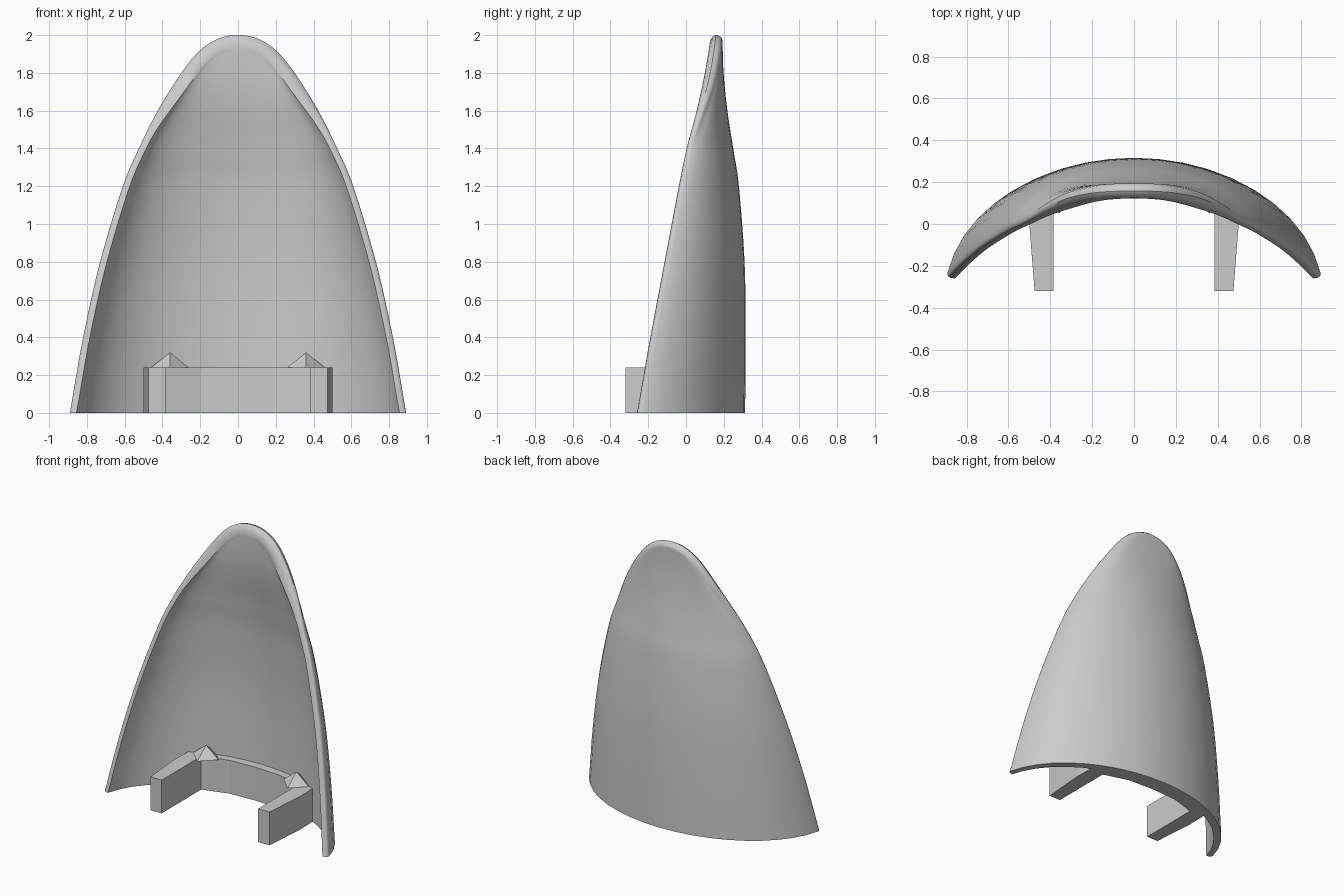
import bpy
import bmesh
from math import sin, cos, pi, radians
from mathutils import Vector

if "Cube" in bpy.data.objects:
    bpy.data.objects.remove(bpy.data.objects["Cube"], do_unlink=True)

grey = bpy.data.materials.new("plain_grey")
grey.use_nodes = True
grey.diffuse_color = (0.6, 0.6, 0.6, 1)
grey.node_tree.nodes["Principled BSDF"].inputs["Base Color"].default_value = (0.6, 0.6, 0.6, 1)


def finish(bm, name, smooth=False):
    bmesh.ops.remove_doubles(bm, verts=bm.verts, dist=0.0002)
    bmesh.ops.recalc_face_normals(bm, faces=bm.faces)
    mesh = bpy.data.meshes.new(name)
    bm.to_mesh(mesh)
    bm.free()
    mesh.materials.append(grey)
    obj = bpy.data.objects.new(name, mesh)
    bpy.context.collection.objects.link(obj)
    if smooth:
        bpy.ops.object.select_all(action="DESELECT")
        obj.select_set(True)
        bpy.context.view_layer.objects.active = obj
        bpy.ops.object.shade_smooth_by_angle(angle=radians(40))
    return obj


# Shell outline: half width, height, front edge depth, back centre depth
OUTLINE = [Vector(p) for p in (
    (0.89, 0.0, -0.26, 0.313), (0.82, 0.4, -0.19, 0.316),
    (0.73, 0.8, -0.115, 0.31), (0.61, 1.2, -0.04, 0.28),
    (0.525, 1.4, 0.0, 0.25), (0.425, 1.6, 0.05, 0.22),
    (0.30, 1.8, 0.092, 0.2), (0.2, 1.92, 0.112, 0.195),
    (0.1, 1.983, 0.12, 0.194), (0.0, 2.0, 0.122, 0.194))]
STEPS, COLS, RIM = 6, 20, 6
SPREAD = radians(80)


def catmull(a, b, c, d, t):
    return 0.5 * (2 * b + (c - a) * t + (2 * a - 5 * b + 4 * c - d) * t ** 2
                  + (3 * b - a - 3 * c + d) * t ** 3)


def outline_rows():
    first = 2 * OUTLINE[0] - OUTLINE[1]
    last = OUTLINE[-2].copy()
    last.x = -last.x
    pts = [first] + OUTLINE + [last]
    rows = [catmull(*pts[i:i + 4], s / STEPS)
            for i in range(len(OUTLINE) - 1) for s in range(STEPS)]
    return rows + [OUTLINE[-1].copy()]


def section(rows, i):
    """Closed loop: outer sheet, rounded rim, inner sheet, rounded rim."""
    w, z, front, back = rows[i]
    before, after = rows[max(i - 1, 0)], rows[min(i + 1, len(rows) - 1)]
    tangent = Vector((after[0] - before[0], after[1] - before[1]))
    if i == len(rows) - 1:
        tangent = Vector((-1, 0))
    tangent.normalize()
    nx, nz = tangent.y, -tangent.x
    if i == 0:
        nz = 0
    blend = min(max((z - 1.4) / 0.4, 0), 1)
    blend = blend * blend * (3 - 2 * blend)
    depth = 0.03 + 0.042 * blend
    wall = 0.06 + 0.012 * blend

    def sheet(inset, edge, centre):
        half, height = max(w - inset * nx, 0), z - inset * nz
        for c in range(COLS + 1):
            a = SPREAD * (2 * c / COLS - 1)
            drop = (1 - cos(a)) / (1 - cos(SPREAD))
            yield Vector((half * sin(a) / sin(SPREAD), centre - (centre - edge) * drop, height))

    outer = list(sheet(0.03 * blend, front + depth, back))
    inner = list(sheet(0.035 + 0.035 * blend, front, back - wall))
    rim = []
    for k in range(1, RIM):
        a = pi * k / RIM
        radius = 0.03 * blend if a < pi / 2 else 0.035 + 0.035 * blend
        inset = radius * (1 - sin(a))
        rim.append(Vector((max(w - inset * nx, 0), front + depth * (1 + cos(a)) / 2, z - inset * nz)))
    mirrored = [Vector((-p.x, p.y, p.z)) for p in reversed(rim)]
    return outer + rim + inner[::-1] + mirrored


# Curved shell with a rounded tip
bm = bmesh.new()
rows = outline_rows()
loops = [[bm.verts.new(p) for p in section(rows, i)] for i in range(len(rows))]
count = len(loops[0])
for low, high in zip(loops, loops[1:]):
    for j in range(count):
        k = (j + 1) % count
        bm.faces.new((low[j], low[k], high[k], high[j]))
# Flat underside, bridged between outer and inner sheets
base = loops[0]
inner_start = COLS + RIM
inner_end = inner_start + COLS
for c in range(COLS):
    bm.faces.new((base[c], base[c + 1], base[inner_end - c - 1], base[inner_end - c]))
bm.faces.new(base[COLS:inner_start + 1])
bm.faces.new(base[inner_end:] + [base[0]])
finish(bm, "curved_shell", smooth=True)

# U-shaped bracket: two arms joined by a band against the shell
half = [(0.0, 0.195), (0.2, 0.185), (0.385, 0.13), (0.385, -0.32),
        (0.475, -0.32), (0.5, 0.0), (0.495, 0.165), (0.3, 0.245), (0.0, 0.28)]
profile = half + [(-x, y) for x, y in half[-2:0:-1]]
bm = bmesh.new()
face = bm.faces.new([bm.verts.new((x, y, 0)) for x, y in profile])
top = bmesh.ops.extrude_face_region(bm, geom=[face])["geom"]
bmesh.ops.translate(bm, vec=(0, 0, 0.24),
                    verts=[v for v in top if isinstance(v, bmesh.types.BMVert)])
finish(bm, "support_bracket")

# Small pyramids where the arms meet the band
for side, name in ((1, "left_pyramid"), (-1, "right_pyramid")):
    bm = bmesh.new()
    bmesh.ops.create_cone(bm, cap_ends=True, segments=4, radius1=0.1, radius2=0, depth=0.08)
    bmesh.ops.translate(bm, verts=bm.verts, vec=(side * 0.36, 0.15, 0.28))
    finish(bm, name)
